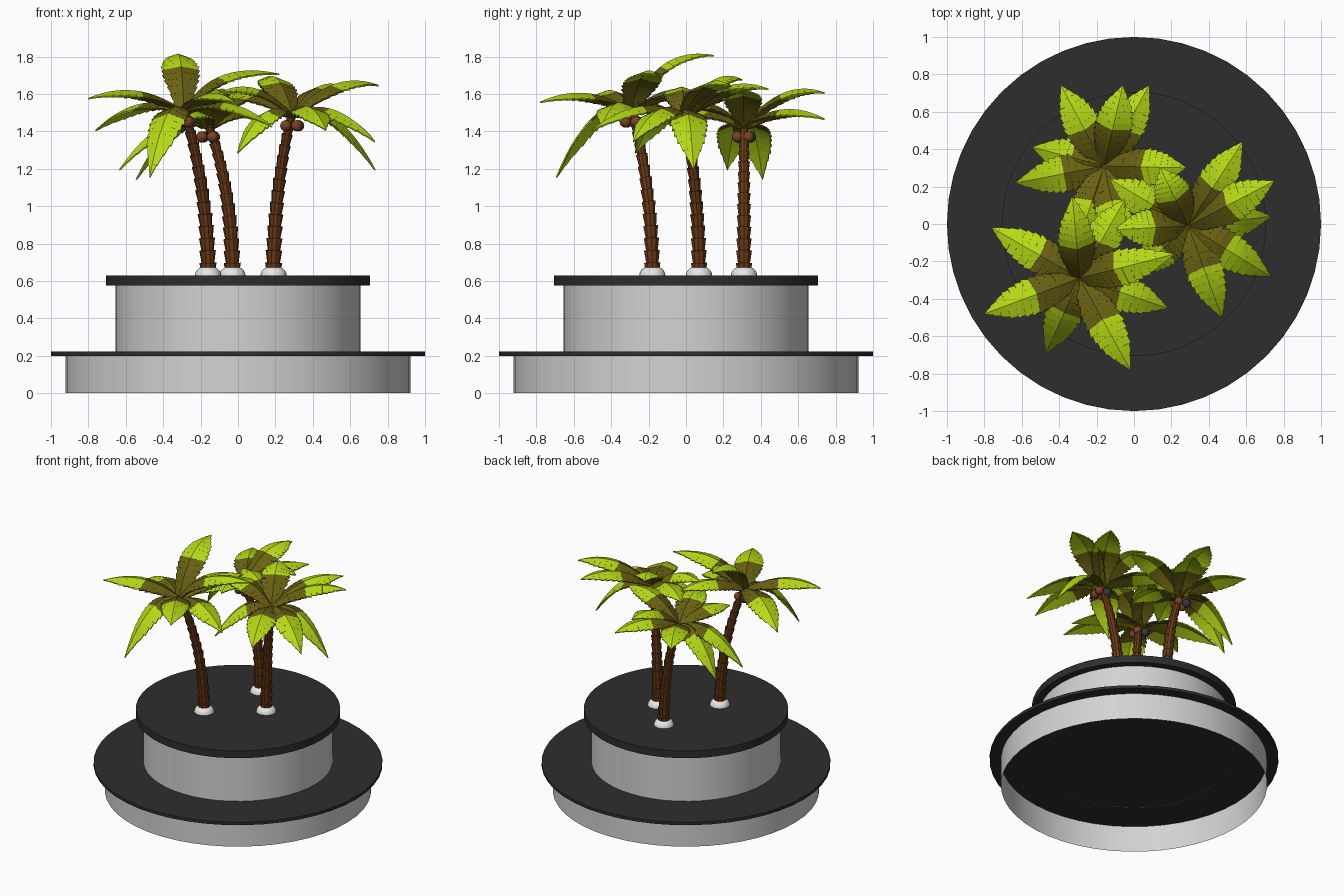
import bpy
import bmesh
import math
from mathutils import Vector

if "Cube" in bpy.data.objects:
    bpy.data.objects.remove(bpy.data.objects["Cube"], do_unlink=True)


def material(name, rgb):
    mat = bpy.data.materials.new(name)
    mat.use_nodes = True
    mat.diffuse_color = (*rgb, 1)
    bsdf = mat.node_tree.nodes["Principled BSDF"]
    bsdf.inputs["Base Color"].default_value = (*rgb, 1)
    bsdf.inputs["Roughness"].default_value = 0.8
    return mat


CHARCOAL = material("charcoal", (0.027, 0.027, 0.027))
GREY = material("light grey", (0.65, 0.65, 0.65))
WHITE = material("white", (0.8, 0.8, 0.8))
BARK = material("bark brown", (0.15, 0.042, 0.008))
NUT = material("coconut brown", (0.19, 0.055, 0.02))
DARK_NUT = material("dark coconut", (0.035, 0.04, 0.05))
OLIVE = material("olive", (0.14, 0.12, 0.006))
LIME = material("lime", (0.47, 0.70, 0.008))


def make_object(name, bm, mats, smooth=False):
    mesh = bpy.data.meshes.new(name)
    bm.to_mesh(mesh)
    bm.free()
    obj = bpy.data.objects.new(name, mesh)
    bpy.context.collection.objects.link(obj)
    for mat in mats:
        mesh.materials.append(mat)
    if smooth:
        bpy.ops.object.select_all(action='DESELECT')
        obj.select_set(True)
        bpy.context.view_layer.objects.active = obj
        bpy.ops.object.shade_smooth_by_angle(angle=math.radians(35))
    return obj


def drum(name, radius, bottom, top, mat, closed):
    bm = bmesh.new()
    bmesh.ops.create_cone(bm, cap_ends=closed, segments=48, radius1=radius,
                          radius2=radius, depth=top - bottom)
    bmesh.ops.translate(bm, verts=bm.verts, vec=(0, 0, (top + bottom) / 2))
    return make_object(name, bm, [mat], True)


def bezier(a, b, c, t):
    point = a * (1 - t) ** 2 + b * 2 * t * (1 - t) + c * t * t
    tangent = ((b - a) * (1 - t) + (c - b) * t).normalized()
    return point, tangent


# Two-tier round stand
drum("lower_wall", 0.922, 0, 0.2, GREY, False)
drum("lower_disc", 1.0, 0.2, 0.222, CHARCOAL, True)
drum("upper_wall", 0.655, 0.199, 0.575, GREY, False)
drum("upper_disc", 0.707, 0.575, 0.63, CHARCOAL, True)


# Trunk made of stacked flared collars along a bent path
def trunk(name, base, top, collars=14, sides=10):
    bend = Vector((base.x, base.y, 1.1))
    bm = bmesh.new()
    previous = None
    for i in range(collars):
        for t, flare in ((i / collars, 0.84), ((i + 1) / collars, 1.12)):
            point, axis = bezier(base, bend, top, t)
            u = axis.cross(Vector((0, 1, 0))).normalized()
            v = axis.cross(u)
            radius = (0.042 - 0.018 * t) * flare
            ring = []
            for k in range(sides):
                a = math.tau * k / sides
                ring.append(bm.verts.new(point + (u * math.cos(a) + v * math.sin(a)) * radius))
            if previous:
                for k in range(sides):
                    n = (k + 1) % sides
                    bm.faces.new((previous[k], previous[n], ring[n], ring[k]))
            else:
                bm.faces.new(ring)
            previous = ring
    bm.faces.new(previous)
    bmesh.ops.recalc_face_normals(bm, faces=bm.faces)
    make_object(name, bm, [BARK])


# White mound at the foot of a trunk
def mound(name, base):
    bm = bmesh.new()
    bmesh.ops.create_uvsphere(bm, u_segments=20, v_segments=12, radius=0.07)
    bmesh.ops.bisect_plane(bm, geom=bm.verts[:] + bm.edges[:] + bm.faces[:],
                           plane_co=(0, 0, 0), plane_no=(0, 0, -1), clear_outer=True)
    bmesh.ops.scale(bm, verts=bm.verts, vec=(1, 1, 0.75))
    bmesh.ops.translate(bm, verts=bm.verts, vec=base)
    make_object(name, bm, [WHITE], True)


def coconut(name, centre, mat):
    bm = bmesh.new()
    bmesh.ops.create_uvsphere(bm, u_segments=12, v_segments=8, radius=0.03)
    bmesh.ops.translate(bm, verts=bm.verts, vec=centre)
    make_object(name, bm, [mat], True)


OUTLINE = [(0, 0.035), (0.15, 0.06), (0.35, 0.092), (0.55, 0.092), (0.75, 0.07), (1, 0)]


def half_width(t):
    for (t0, w0), (t1, w1) in zip(OUTLINE, OUTLINE[1:]):
        if t <= t1:
            return w0 + (w1 - w0) * (t - t0) / (t1 - t0)
    return 0


# Arched frond with a raised midrib and saw-toothed edges, olive then lime
def frond(name, crown, tip, steps=13):
    flat = Vector((tip.x - crown.x, tip.y - crown.y, 0))
    rise = tip.z - crown.z
    bend = crown + flat * (0.3 if rise > 0.2 else 0.48)
    bend.z += 0.13 + max(rise, 0) * 0.75
    side = Vector((-flat.y, flat.x, 0)).normalized()
    bm = bmesh.new()
    for i in range(steps):
        t0, t1 = i / steps, (i + 1) / steps
        (p0, d0), (p1, d1) = (bezier(crown, bend, tip, t) for t in (t0, t1))
        rib0, rib1 = bm.verts.new(p0), bm.verts.new(p1)
        for s in (1, -1):
            edge = []
            for p, d, w in ((p0, d0, half_width(t0) * 0.96),
                            (p1, d1, half_width(t1) * 1.1)):
                up = d.cross(side)
                edge.append(bm.verts.new(p + side * s * w - up * 0.35 * w + d * w * 0.12))
            if i == steps - 1:
                loop = [rib0, rib1, edge[0]]
            else:
                loop = [rib0, rib1, edge[1], edge[0]]
            face = bm.faces.new(loop if s < 0 else loop[::-1])
            face.material_index = int(i >= 6)
    bmesh.ops.delete(bm, geom=[v for v in bm.verts if not v.link_faces], context='VERTS')
    bmesh.ops.remove_doubles(bm, verts=bm.verts, dist=0.0005)
    obj = make_object(name, bm, [OLIVE, LIME])
    thick = obj.modifiers.new("thickness", 'SOLIDIFY')
    thick.thickness = 0.008


# Each palm: foot, crown and frond tips
PALMS = {
    "front_palm": ((-0.16, -0.18), (-0.29, -0.29, 1.5), [
        (-0.76, -0.02, 1.4), (-0.8, -0.48, 1.57), (-0.47, -0.69, 1.15),
        (-0.02, -0.78, 1.55), (0.18, -0.45, 1.42), (0.22, -0.16, 1.7),
        (-0.05, 0.13, 1.58), (-0.33, 0.15, 1.8)]),
    "back_palm": ((-0.03, 0.31), (-0.16, 0.31, 1.42), [
        (-0.39, 0.74, 1.46), (-0.06, 0.74, 1.6), (0.08, 0.74, 1.46),
        (0.28, 0.3, 1.6), (-0.63, 0.22, 1.19), (-0.54, 0.41, 1.14),
        (-0.3, -0.1, 1.45), (-0.07, -0.1, 1.52)]),
    "side_palm": ((0.19, 0.07), (0.29, -0.01, 1.48), [
        (0.58, 0.44, 1.62), (0.75, 0.23, 1.64), (0.73, 0.04, 1.19),
        (0.73, -0.28, 1.34), (0.47, -0.5, 1.4), (0.0, -0.27, 1.28),
        (-0.13, 0.24, 1.56), (0.14, 0.3, 1.67), (-0.1, -0.03, 1.6)]),
}

for name, (foot, top, tips) in PALMS.items():
    base, crown = Vector((*foot, 0.63)), Vector(top)
    mound(name + "_mound", base)
    trunk(name + "_trunk", base, crown + Vector((0, 0, 0.02)))
    for i in range(4):
        a = math.tau * i / 4 + 0.6
        offset = Vector((math.cos(a) * 0.042, math.sin(a) * 0.042, -0.05))
        coconut(f"{name}_coconut_{i + 1}", crown + offset, DARK_NUT if i == 1 else NUT)
    for i, tip in enumerate(tips):
        frond(f"{name}_frond_{i + 1}", crown, Vector(tip))
